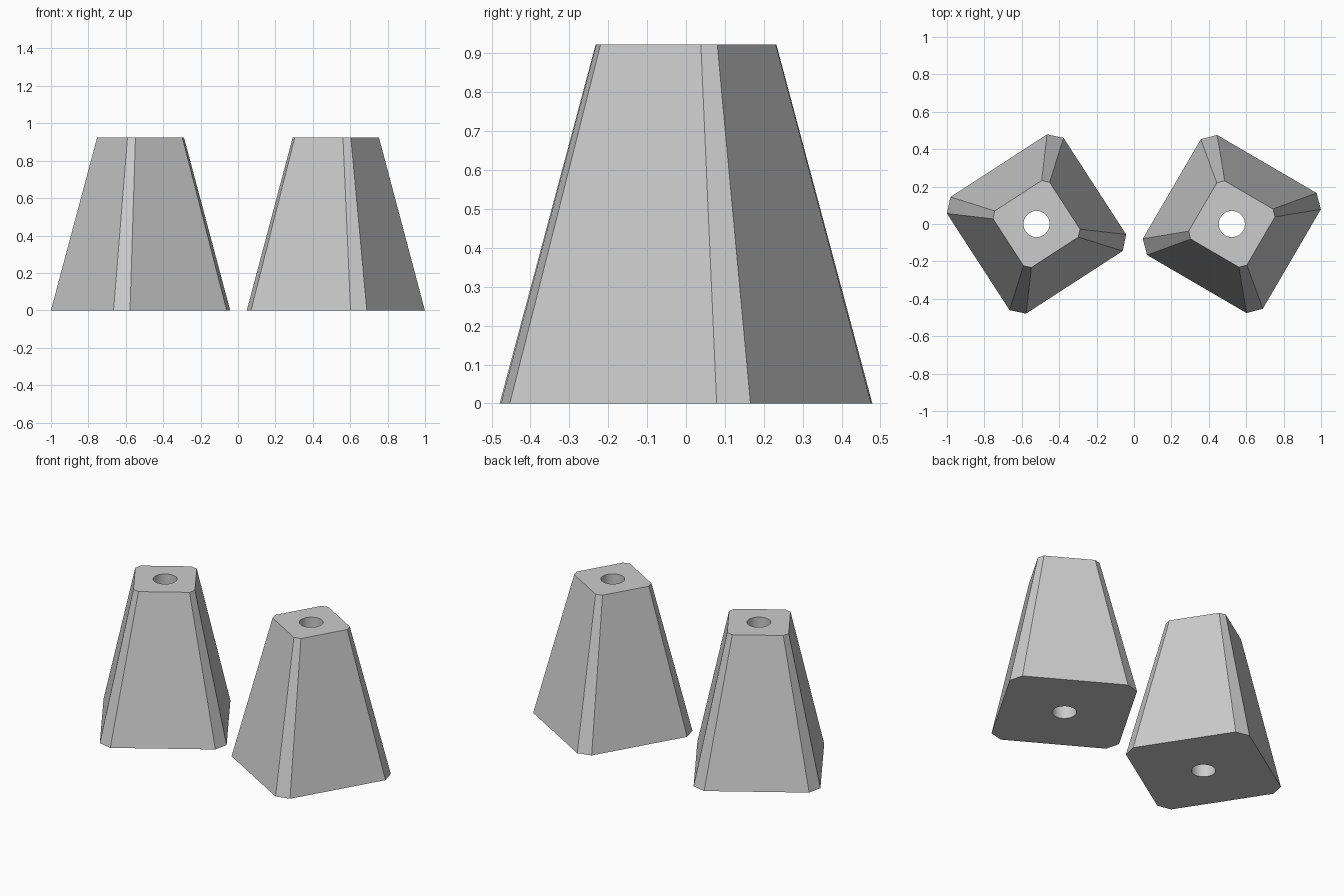
import bpy, bmesh
from math import cos, sin, radians, pi

if "Cube" in bpy.data.objects:
    bpy.data.objects.remove(bpy.data.objects["Cube"], do_unlink=True)

HEIGHT = 0.923
BASE_RADIUS = 0.4825
TOP_SCALE = 0.485
CHAMFER_HALF_ANGLE = 5.35
HOLE_RADIUS = 0.07

grey = bpy.data.materials.new("plain_grey")
grey.use_nodes = True
colour = (0.6, 0.6, 0.6, 1)
grey.diffuse_color = colour
grey.node_tree.nodes["Principled BSDF"].inputs["Base Color"].default_value = colour


def tapered_block(name, x, turn):
    """Square block with cut corners, narrowing to the top, drilled through."""
    bm = bmesh.new()
    angles = [radians(turn + 90 * i + side * CHAMFER_HALF_ANGLE)
              for i in range(4) for side in (-1, 1)]
    base = bm.faces.new([bm.verts.new((BASE_RADIUS * cos(a), BASE_RADIUS * sin(a), 0))
                         for a in angles])
    top = bmesh.ops.extrude_face_region(bm, geom=[base], use_keep_orig=True)
    for v in [g for g in top["geom"] if isinstance(g, bmesh.types.BMVert)]:
        v.co = (v.co.x * TOP_SCALE, v.co.y * TOP_SCALE, HEIGHT)
    bmesh.ops.recalc_face_normals(bm, faces=bm.faces)
    mesh = bpy.data.meshes.new(name)
    bm.to_mesh(mesh)
    bm.free()
    mesh.materials.append(grey)
    block = bpy.data.objects.new(name, mesh)
    block.location.x = x
    bpy.context.collection.objects.link(block)

    # Round hole down the middle
    bpy.ops.mesh.primitive_cylinder_add(vertices=32, radius=HOLE_RADIUS,
                                        depth=HEIGHT * 2, location=(x, 0, HEIGHT / 2))
    drill = bpy.context.object
    drill.name = "hole_cutter"
    drill.hide_render = True
    drill.data.materials.append(grey)
    cut = block.modifiers.new("hole", 'BOOLEAN')
    cut.operation = 'DIFFERENCE'
    cut.solver = 'EXACT'
    cut.object = drill
    bpy.ops.object.select_all(action='DESELECT')
    block.select_set(True)
    bpy.context.view_layer.objects.active = block
    bpy.ops.object.modifier_apply(modifier=cut.name)
    bpy.data.objects.remove(drill, do_unlink=True)

    # Smooth only the hole wall; the outer faces stay flat
    for face in block.data.polygons:
        c = face.center
        face.use_smooth = abs(face.normal.z) < 0.01 and c.x ** 2 + c.y ** 2 < 0.01
    bpy.ops.object.shade_smooth_by_angle(angle=pi / 18 * 1.2)


tapered_block("left_block", 0.523, 14.75)
tapered_block("right_block", -0.521, -12.05)
